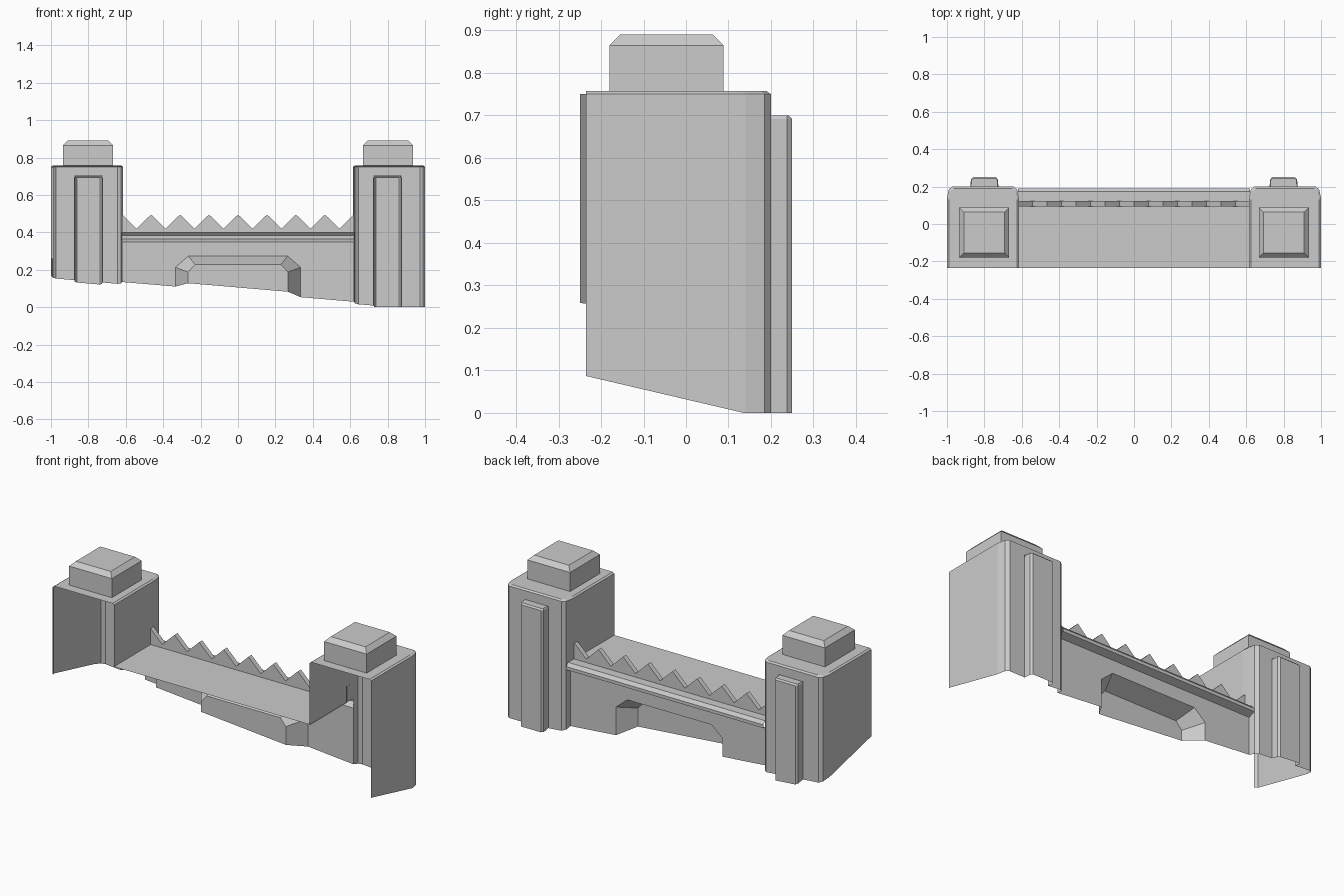
import bpy, bmesh
from mathutils import Vector

if "Cube" in bpy.data.objects:
    bpy.data.objects.remove(bpy.data.objects["Cube"])


def ground(x, y):
    return 0.07 - 0.085 * x - 0.234 * (y - 0.2)


def make(name, polys, ref):
    """Join polygons, trim them at the sloping ground, face them away from ref."""
    bm = bmesh.new()
    for p in polys:
        bm.faces.new([bm.verts.new(v) for v in p])
    bmesh.ops.bisect_plane(bm, geom=bm.verts[:] + bm.edges[:] + bm.faces[:], dist=1e-6,
                           plane_co=(0, 0, ground(0, 0)),
                           plane_no=(0.085, 0.234, 1), clear_inner=True)
    bmesh.ops.bisect_plane(bm, geom=bm.verts[:] + bm.edges[:] + bm.faces[:], dist=1e-6,
                           plane_co=(0, 0, 0), plane_no=(0, 0, 1), clear_inner=True)
    bmesh.ops.remove_doubles(bm, verts=bm.verts, dist=1e-5)
    bm.normal_update()
    for f in bm.faces:
        c = f.calc_center_median()
        r = Vector((c.x if ref[0] is None else ref[0], ref[1], ref[2]))
        if f.normal.dot(c - r) < 0:
            f.normal_flip()
    me = bpy.data.meshes.new(name)
    bm.to_mesh(me)
    bm.free()
    ob = bpy.data.objects.new(name, me)
    bpy.context.collection.objects.link(ob)
    return ob


def loft(a, b, closed=False):
    n = len(a)
    return [[a[i], a[(i + 1) % n], b[(i + 1) % n], b[i]] for i in range(n if closed else n - 1)]


def strip(pts, z0, z1):
    return loft([(x, y, z0) for x, y in pts], [(x, y, z1) for x, y in pts])


def rect(x0, x1, y0, y1, z):
    return [(x0, y0, z), (x1, y0, z), (x1, y1, z), (x0, y1, z)]


FRONT, LOW, DECK = -0.235, -0.3, 0.40

for s, side in ((-1, "left"), (1, "right")):
    # tower shell, open at the front and underneath
    outer = [(1, FRONT), (1, 0.14), (0.99, 0.185), (0.972, 0.2), (0.875, 0.2)]
    inner = [(0.725, 0.2), (0.643, 0.2), (0.625, 0.185), (0.62, 0.15)]
    deck_side = [(0.62, 0.15), (0.615, 0.1), (0.615, FRONT)]
    polys = strip(outer, LOW, 0.75) + strip(inner, LOW, 0.75) + strip(deck_side, DECK, 0.75)
    polys += strip([(0.875, 0.2), (0.725, 0.2)], 0.70, 0.75)
    if s < 0:
        polys += strip([(1, FRONT), (0.985, -0.25)], LOW, 0.75)

    # bevelled top with an opening below the cap
    rim = [(1, FRONT), (1, 0.14), (0.99, 0.185), (0.972, 0.2),
           (0.643, 0.2), (0.625, 0.185), (0.615, 0.14), (0.615, FRONT)]
    top = [(0.8075 + (x - 0.8075) * 0.95, y if y < 0 else y - 0.01, 0.757) for x, y in rim]
    polys += loft([(x, y, 0.75) for x, y in rim], top)
    cx0, cx1, cy0, cy1 = 0.667, 0.935, -0.18, 0.088
    hole = rect(cx0, cx1, cy0, cy1, 0.757)
    polys += [[top[7], top[0], hole[1], hole[0]],
              [top[0], top[1], hole[2], hole[1]],
              top[1:7] + [hole[3], hole[2]],
              [top[6], top[7], hole[0], hole[3]]]
    make(side + "_tower", [[(s * x, y, z) for x, y, z in p] for p in polys], (s * 0.81, -0.1, 0.4))

    # chamfered tower cap
    mid = rect(cx0, cx1, cy0, cy1, 0.865)
    cap = rect(cx0 + 0.025, cx1 - 0.025, cy0 + 0.025, cy1 - 0.025, 0.89)
    polys = loft(hole, mid, True) + loft(mid, cap, True) + [cap]
    make(side + "_tower_cap", [[(s * x, y, z) for x, y, z in p] for p in polys],
         (s * 0.8, -0.046, 0.78))

    # buttress on the back of the tower
    plan = [(0.875, 0.2), (0.872, 0.238), (0.862, 0.25), (0.738, 0.25), (0.728, 0.238), (0.725, 0.2)]
    peak = [(0.8 + (x - 0.8) * 0.95, min(y, 0.242), 0.70) for x, y in plan]
    polys = strip(plan, LOW, 0.692) + loft([(x, y, 0.692) for x, y in plan], peak) + [peak]
    make(side + "_buttress", [[(s * x, y, z) for x, y, z in p] for p in polys], (s * 0.8, 0.2, 0.35))

# curtain wall: walkway, moulding and back face around the arched recess
W, WY, RY = 0.62, 0.15, 0.05
polys = [rect(-W, W, FRONT, 0.094, DECK)]
mould = [(0.122, 0.40), (0.174, 0.40), (0.19, 0.382), (0.19, 0.364), (WY, 0.348)]
polys += loft([(-W, y, z) for y, z in mould], [(W, y, z) for y, z in mould])
arch = [(-0.335, LOW), (-0.335, 0.213), (-0.265, 0.273), (0.265, 0.273), (0.335, 0.213), (0.335, LOW)]
panel = [(-0.267, LOW), (-0.267, 0.187), (-0.23, 0.228), (0.23, 0.228), (0.267, 0.187), (0.267, LOW)]
opening = [(x, WY, z) for x, z in arch]
for s in (-1, 1):
    polys.append([(s * x, WY, z) for x, z in
                  ((W, LOW), (W, 0.348), (0.335, 0.348), (0.335, 0.213), (0.335, LOW))])
polys += loft(opening[1:5], [(x, WY, 0.348) for x, z in arch[1:5]])
recess = [(x, RY, z) for x, z in panel]
polys += loft(opening, recess) + [recess]
make("curtain_wall", polys, (None, -0.5, 0.25))

# zigzag parapet
N = 16
zig = [(-W + 2 * W * i / N, 0.42 if i % 2 else 0.495) for i in range(N + 1)]
front = [(x, 0.094, z) for x, z in zig]
back = [(x, 0.122, z) for x, z in zig]
polys = loft(front, back)
for line in (front, back):
    polys += loft([(x, y, DECK) for x, y, z in line], line)
make("zigzag_parapet", polys, (None, 0.108, 0.3))
